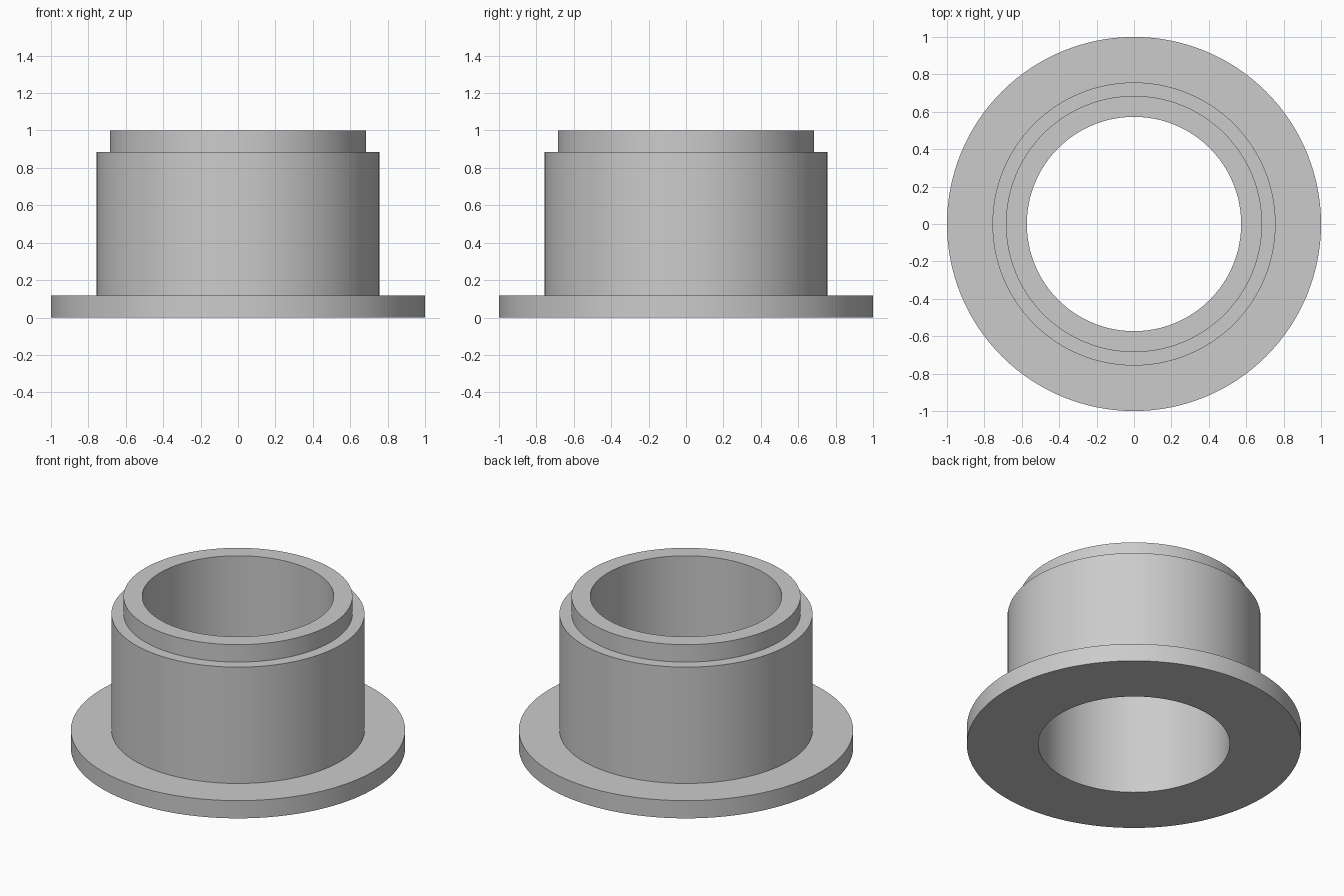
import bpy, bmesh, math
from mathutils import Vector

cube = bpy.data.objects.get("Cube")
if cube:
    bpy.data.objects.remove(cube, do_unlink=True)

SEGMENTS = 128
BORE, LIP, BODY, FLANGE = 0.573, 0.685, 0.757, 1.0
FLANGE_TOP, SHOULDER, TOP = 0.117, 0.885, 1.0

# Single plain metal colour
metal = bpy.data.materials.new("grey metal")
metal.use_nodes = True
color = (0.6, 0.6, 0.6, 1)
metal.diffuse_color = color
metal.node_tree.nodes["Principled BSDF"].inputs["Base Color"].default_value = color

# Stepped wall section: flange, body, shoulder, lip and through bore
profile = [(BORE, 0), (FLANGE, 0), (FLANGE, FLANGE_TOP), (BODY, FLANGE_TOP),
           (BODY, SHOULDER), (LIP, SHOULDER), (LIP, TOP), (BORE, TOP)]

# Revolve the closed section around the vertical axis
bm = bmesh.new()
verts = [bm.verts.new((r, 0, z)) for r, z in profile]
edges = [bm.edges.new((v, verts[(i + 1) % len(verts)])) for i, v in enumerate(verts)]
bmesh.ops.spin(bm, geom=verts + edges, cent=Vector(), axis=Vector((0, 0, 1)),
               angle=math.tau, steps=SEGMENTS)
bmesh.ops.remove_doubles(bm, verts=bm.verts, dist=1e-4)
bmesh.ops.recalc_face_normals(bm, faces=bm.faces)

mesh = bpy.data.meshes.new("flanged_bushing")
bm.to_mesh(mesh)
bm.free()
mesh.materials.append(metal)
bushing = bpy.data.objects.new("flanged_bushing", mesh)
bpy.context.collection.objects.link(bushing)

# Smooth round walls with crisp step edges
bpy.ops.object.select_all(action="DESELECT")
bushing.select_set(True)
bpy.context.view_layer.objects.active = bushing
bpy.ops.object.shade_smooth_by_angle(angle=math.radians(30))
